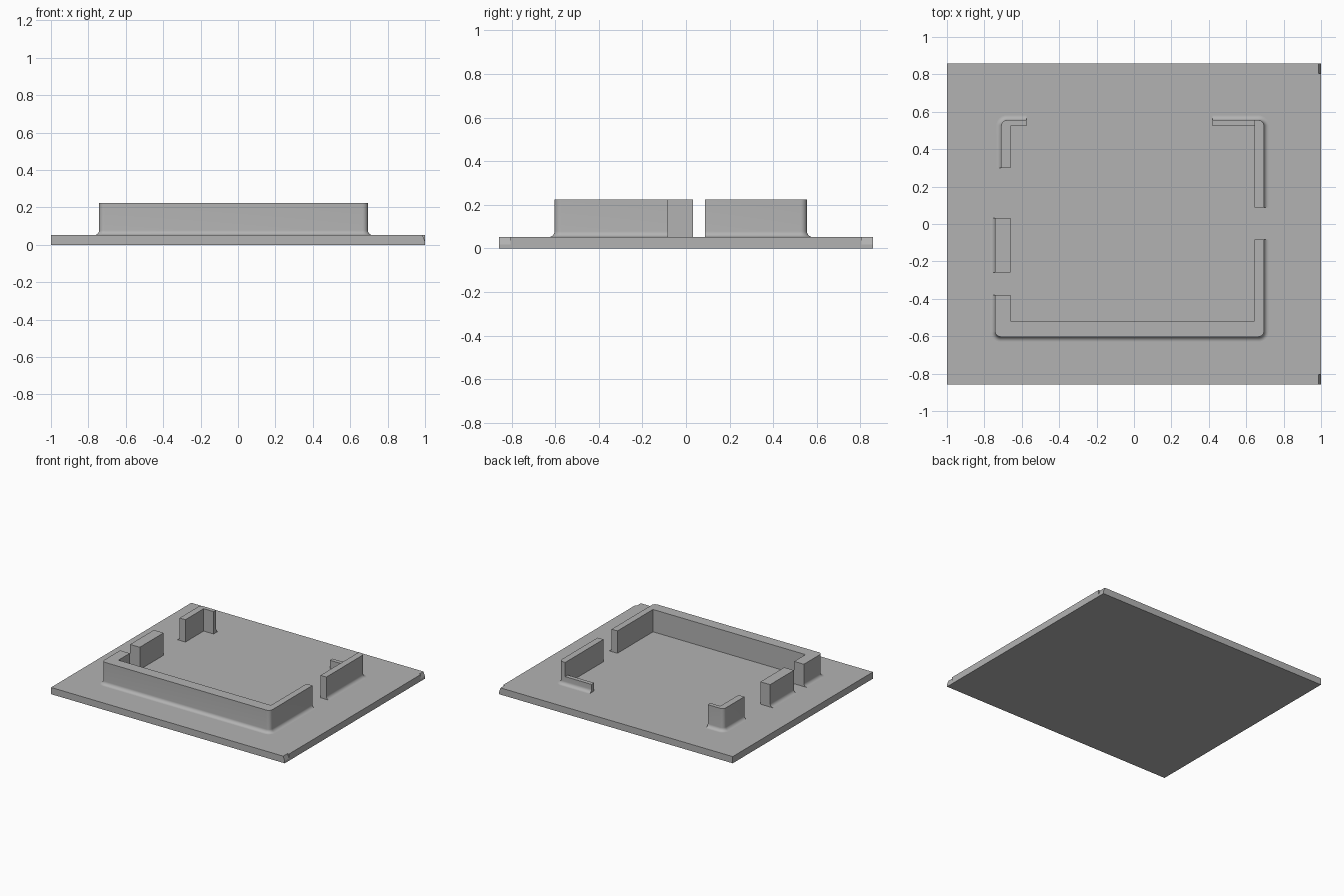
import bpy, bmesh, math
from mathutils import Vector

cube = bpy.data.objects.get("Cube")
if cube:
    bpy.data.objects.remove(cube, do_unlink=True)

PLATE_TOP, WALL_TOP, LOW_TOP = 0.052, 0.225, 0.115
FILLET, CORNER, STEPS = 0.026, 0.03, 8

grey = bpy.data.materials.new("plain grey")
grey.use_nodes = True
grey.diffuse_color = (0.45, 0.45, 0.45, 1)
grey.node_tree.nodes["Principled BSDF"].inputs["Base Color"].default_value = grey.diffuse_color


def make_object(name, bm):
    bmesh.ops.remove_doubles(bm, verts=bm.verts[:], dist=1e-5)
    bmesh.ops.recalc_face_normals(bm, faces=bm.faces[:])
    mesh = bpy.data.meshes.new(name)
    bm.to_mesh(mesh)
    bm.free()
    mesh.materials.append(grey)
    obj = bpy.data.objects.new(name, mesh)
    bpy.context.collection.objects.link(obj)
    return obj


def prism(name, profile, y0, y1):
    """Extrude an xz profile along y."""
    bm = bmesh.new()
    face = bm.faces.new([bm.verts.new((x, y0, z)) for x, z in profile])
    out = bmesh.ops.extrude_face_region(bm, geom=[face])
    moved = [v for v in out["geom"] if isinstance(v, bmesh.types.BMVert)]
    bmesh.ops.translate(bm, vec=(0, y1 - y0, 0), verts=moved)
    return make_object(name, bm)


def stations(outer, inner):
    """Outer point, outward normal and inner point along a counter-clockwise path."""
    pts = [Vector(p) for p in outer]
    ins = [Vector(p) for p in inner]
    dirs = [(b - a).normalized() for a, b in zip(pts, pts[1:])]
    norms = [Vector((d.y, -d.x)) for d in dirs]
    result = [(pts[0], norms[0], ins[0])]
    for i in range(1, len(pts) - 1):
        n0, n1 = norms[i - 1], norms[i]
        centre = pts[i] - CORNER * (n0 + n1)
        for s in range(STEPS + 1):
            a = math.pi / 2 * s / STEPS
            n = n0 * math.cos(a) + n1 * math.sin(a)
            result.append((centre + n * CORNER, n, ins[i]))
    result.append((pts[-1], norms[-1], ins[-1]))
    return result


def wall(name, outer, inner, top=WALL_TOP):
    """Sweep a wall section whose outer foot flares into the plate."""
    bm = bmesh.new()
    base = PLATE_TOP - 0.01
    rings = []
    for o, n, i in stations(outer, inner):
        ring = [(i, base), (i, top), (o, top)]
        for s in range(STEPS + 1):
            a = math.pi / 2 * s / STEPS
            ring.append((o + n * FILLET * (1 - math.cos(a)),
                         PLATE_TOP + FILLET * (1 - math.sin(a))))
        ring.append((o + n * FILLET, base))
        rings.append([bm.verts.new((p.x, p.y, z)) for p, z in ring])
    for a, b in zip(rings, rings[1:]):
        for k in range(len(a)):
            m = (k + 1) % len(a)
            bm.faces.new((a[k], a[m], b[m], b[k]))
    bm.faces.new(rings[0])
    bm.faces.new(rings[-1])
    obj = make_object(name, bm)
    bpy.ops.object.select_all(action="DESELECT")
    bpy.context.view_layer.objects.active = obj
    obj.select_set(True)
    bpy.ops.object.shade_smooth_by_angle(angle=math.radians(30))
    return obj


# Base plate with two small chamfered corners on the left edge
plate = prism("base_plate", [(-1, 0), (1, 0), (1, PLATE_TOP), (-1, PLATE_TOP)], -0.857, 0.857)
for side, label in ((-1, "front"), (1, "back")):
    cutter = prism(label + "_corner_cutter",
                   [(0.987, 0.06), (0.987, PLATE_TOP), (1.001, 0.015), (1.02, 0.015), (1.02, 0.06)],
                   side * 0.805, side * 0.9)
    cutter.hide_render = True
    cutter.hide_viewport = True
    cut = plate.modifiers.new(label + "_corner", "BOOLEAN")
    cut.operation = "DIFFERENCE"
    cut.solver = "EXACT"
    cut.object = cutter

# Front wall with its two return legs
wall("front_wall",
     [(-0.743, -0.38), (-0.743, -0.603), (0.695, -0.603), (0.695, -0.083)],
     [(-0.66, -0.38), (-0.66, -0.518), (0.645, -0.518), (0.645, -0.083)])

# Left wall, turning the back corner
wall("left_back_wall",
     [(0.695, 0.087), (0.695, 0.555), (0.645, 0.555)],
     [(0.645, 0.087), (0.645, 0.523), (0.645, 0.523)])

# Low lip along the back
wall("low_back_lip",
     [(0.645, 0.555), (0.42, 0.555)],
     [(0.645, 0.523), (0.42, 0.523)], LOW_TOP)

# Back corner post on the right side
wall("right_back_corner",
     [(-0.575, 0.555), (-0.71, 0.555), (-0.71, 0.3)],
     [(-0.575, 0.523), (-0.66, 0.523), (-0.66, 0.3)])

# Short block between the two openings on the right side
wall("right_middle_block",
     [(-0.743, 0.033), (-0.743, -0.258)],
     [(-0.66, 0.033), (-0.66, -0.258)])
